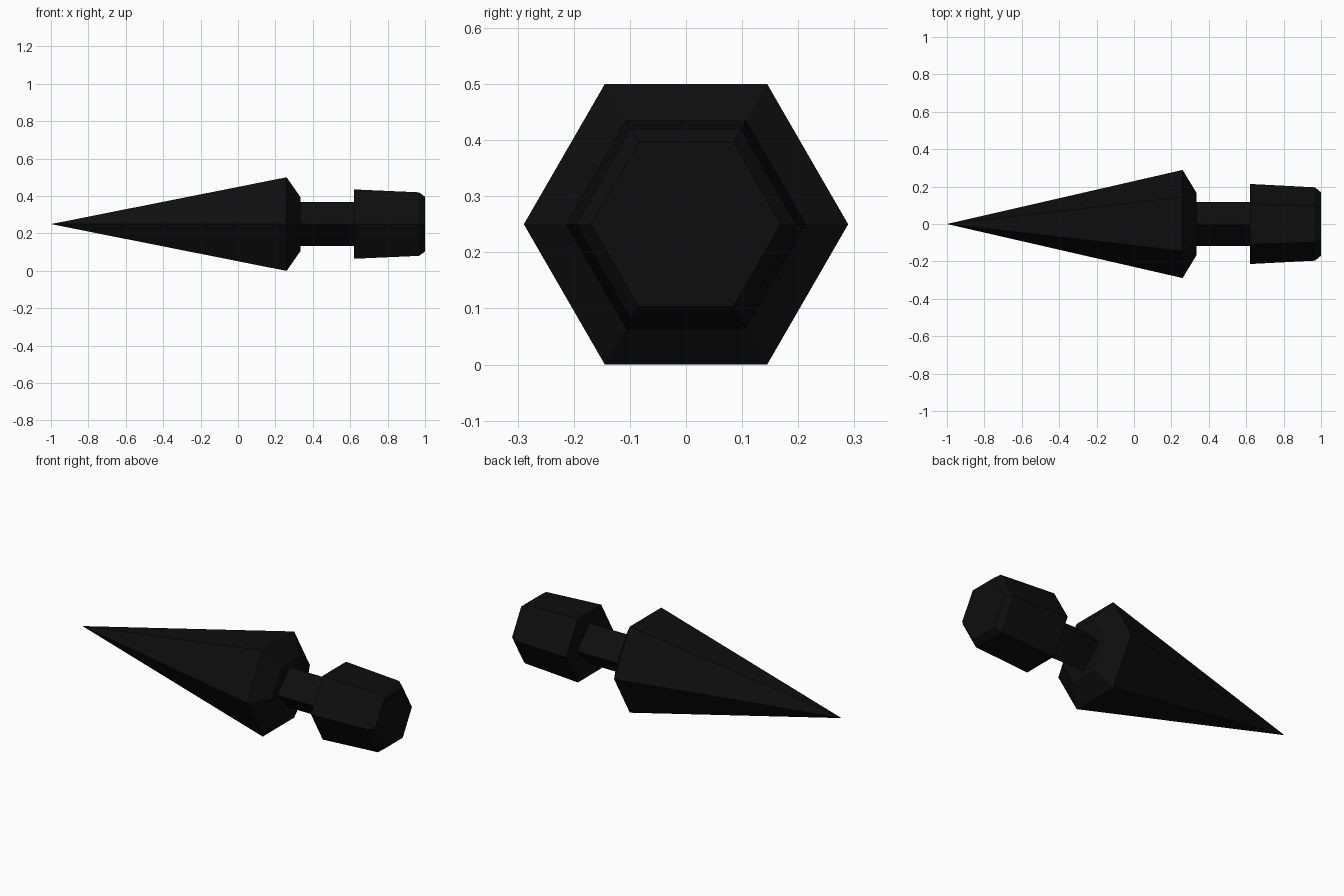
import bpy
import bmesh
from math import cos, sin, tau

cube = bpy.data.objects.get("Cube")
if cube:
    bpy.data.objects.remove(cube, do_unlink=True)

AXIS_Z = 0.25  # height of the long axis

black = bpy.data.materials.new("matte_black")
black.use_nodes = True
colour = (0.0042, 0.0042, 0.0042, 1)
black.diffuse_color = colour
black.node_tree.nodes["Principled BSDF"].inputs["Base Color"].default_value = colour


def lathe(name, profile, sides):
    """Faceted solid along x from (x, corner radius) pairs; zero radius makes a point."""
    bm = bmesh.new()
    rings = []
    for x, r in profile:
        count = sides if r else 1
        rings.append([bm.verts.new((x, r * cos(tau * i / sides), AXIS_Z + r * sin(tau * i / sides)))
                      for i in range(count)])
    for a, b in zip(rings, rings[1:]):
        for i in range(sides):
            j = (i + 1) % sides
            if len(a) == 1:
                bm.faces.new((a[0], b[i], b[j]))
            else:
                bm.faces.new((a[i], b[i], b[j], a[j]))
    for ring in (rings[0], rings[-1]):
        if len(ring) > 1:
            bm.faces.new(ring)
    bmesh.ops.recalc_face_normals(bm, faces=bm.faces)
    mesh = bpy.data.meshes.new(name)
    bm.to_mesh(mesh)
    bm.free()
    mesh.materials.append(black)
    obj = bpy.data.objects.new(name, mesh)
    bpy.context.collection.objects.link(obj)
    return obj


# Pointed hexagonal head with a bevelled back
lathe("pointed_head", [(-1, 0), (0.26, 0.289), (0.333, 0.168)], 6)

# Four-sided neck standing on its edge
lathe("neck", [(0.32, 0.118), (0.63, 0.118)], 4)

# Tapered hexagonal end cap with a bevelled rim
lathe("end_cap", [(0.62, 0.214), (0.968, 0.196), (1, 0.169)], 6)
